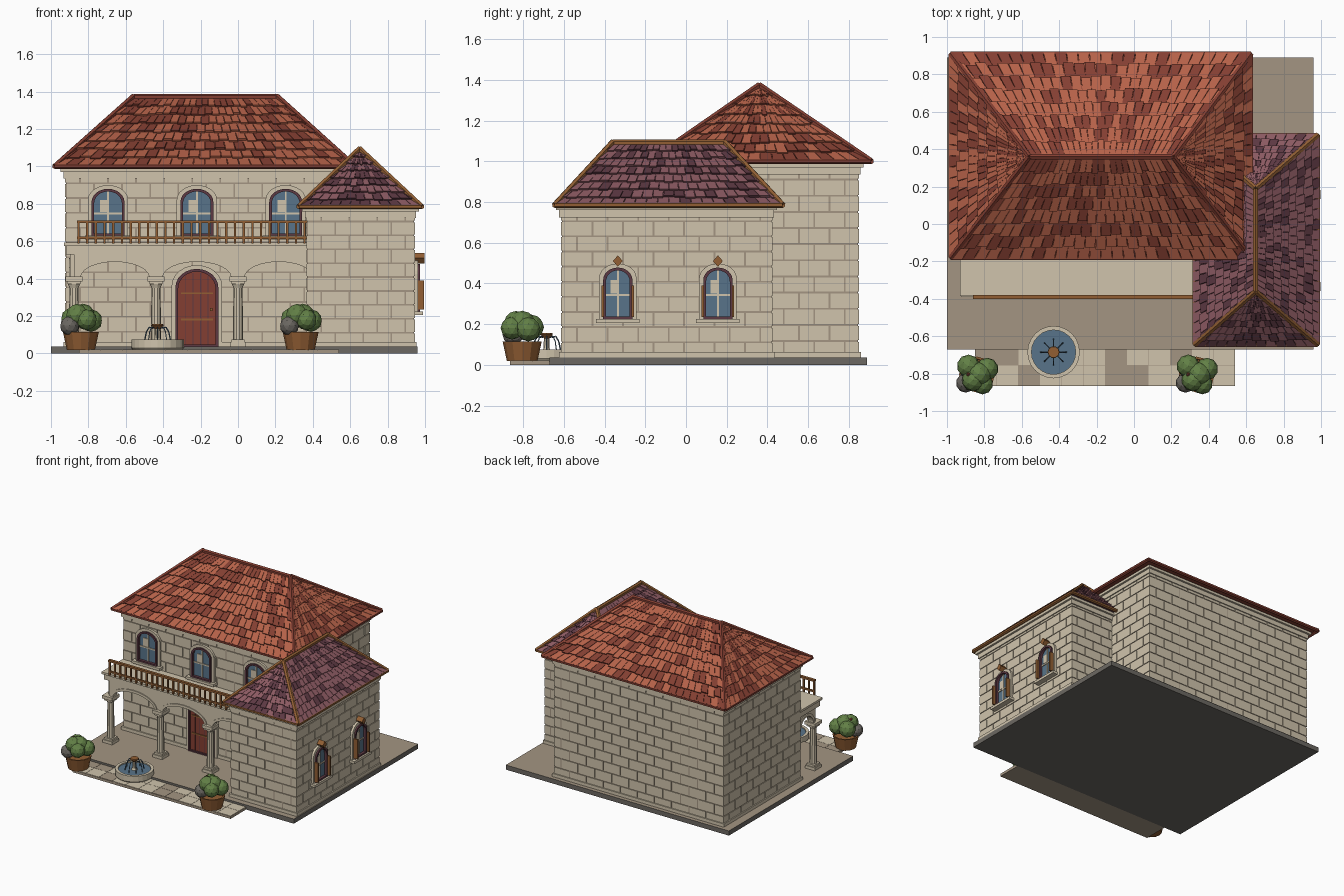
import bpy, bmesh, math, random
from mathutils import Vector, Matrix

random.seed(4)
cube = bpy.data.objects.get("Cube")
if cube:
    bpy.data.objects.remove(cube, do_unlink=True)


def material(name, *rgb):
    lin = [((c / 255 + 0.055) / 1.055) ** 2.4 for c in rgb] + [1]
    m = bpy.data.materials.new(name)
    m.use_nodes = True
    m.diffuse_color = lin
    m.node_tree.nodes["Principled BSDF"].inputs["Base Color"].default_value = lin
    return m


CREAM = material("cream stone", 208, 196, 172)
TAUPE = material("taupe paving", 164, 149, 130)
GREY = material("dark grey stone", 108, 104, 98)
TERRA = material("terracotta tile", 182, 98, 73)
BRICK = material("brick red", 132, 63, 50)
PLUM = material("plum tile", 140, 90, 98)
DARK = material("dark plum", 92, 56, 66)
WOOD = material("warm wood", 146, 95, 52)
BLUE = material("glass blue", 88, 116, 138)
GREEN = material("leaf green", 98, 128, 70)


def finish(bm, name, *mats):
    bmesh.ops.recalc_face_normals(bm, faces=bm.faces)
    mesh = bpy.data.meshes.new(name)
    bm.to_mesh(mesh)
    bm.free()
    for m in mats:
        mesh.materials.append(m)
    ob = bpy.data.objects.new(name, mesh)
    bpy.context.collection.objects.link(ob)
    return ob


def box(bm, x0, x1, y0, y1, z0, z1, m=0):
    mat = Matrix.Translation(((x0 + x1) / 2, (y0 + y1) / 2, (z0 + z1) / 2))
    mat = mat @ Matrix.Diagonal((x1 - x0, y1 - y0, z1 - z0, 1))
    for v in bmesh.ops.create_cube(bm, size=1, matrix=mat)["verts"]:
        for f in v.link_faces:
            f.material_index = m


def beam(bm, p, q, r, m=0, sides=6):
    p, q = Vector(p), Vector(q)
    mat = Matrix.Translation((p + q) / 2) @ (q - p).to_track_quat("Z", "Y").to_matrix().to_4x4()
    geo = bmesh.ops.create_cone(bm, cap_ends=True, segments=sides, radius1=r, radius2=r,
                                depth=(q - p).length, matrix=mat)
    for v in geo["verts"]:
        for f in v.link_faces:
            f.material_index = m


def lathe(bm, profile, sides, x, y, m=0):
    rings = [[bm.verts.new((x + r * math.cos(a * math.tau / sides), y + r * math.sin(a * math.tau / sides), z))
              for a in range(sides)] for r, z in profile]
    for lo, hi in zip(rings, rings[1:]):
        for i in range(sides):
            j = (i + 1) % sides
            bm.faces.new((lo[i], lo[j], hi[j], hi[i])).material_index = m
    for end in (rings[0], rings[-1]):
        bm.faces.new(end).material_index = m


def plate(bm, pts, d0, d1, M, m=0, hole=None):
    """Extrude an upright outline from depth d0 to d1, optionally as a ring."""
    def loop(ps, d):
        return [bm.verts.new(M @ Vector((u, -d, v))) for u, v in ps]
    n = len(pts)
    back, front = loop(pts, d0), loop(pts, d1)
    strips = [(back, front)]
    if hole:
        hb, hf = loop(hole, d0), loop(hole, d1)
        strips += [(front, hf), (hf, hb), (hb, back)]
    else:
        bm.faces.new(front).material_index = m
        bm.faces.new(back).material_index = m
    for a, b in strips:
        for i in range(n):
            j = (i + 1) % n
            bm.faces.new((a[i], a[j], b[j], b[i])).material_index = m


def rect(u0, u1, v0, v1):
    return [(u0, v0), (u1, v0), (u1, v1), (u0, v1)]


def arc(hw, spring, rise, n=12):
    return [(hw * math.cos(i * math.pi / n), spring + rise * math.sin(i * math.pi / n)) for i in range(n + 1)]


def arch(hw, h, rise, base=0.0):
    return [(-hw, base), (hw, base)] + arc(hw, h - rise, rise)


# Ground slab and garden path
bm = bmesh.new()
box(bm, -1, 0.96, -0.67, 0.89, 0, 0.037)
for f in bm.faces:
    f.normal_update()
    f.material_index = 1 if f.normal.z > 0.5 else 0
finish(bm, "ground_slab", GREY, TAUPE)
bm = bmesh.new()
box(bm, -0.85, 0.54, -0.865, -0.66, 0, 0.018, 1)
tile = 1.39 / 12
for i in range(12):
    for y0, y1 in ((-0.863, -0.757), (-0.755, -0.672)):
        x = -0.85 + i * tile
        box(bm, x + 0.001, x + tile - 0.001, y0, y1, 0.01, 0.022, int(random.random() < 0.22))
finish(bm, "garden_path", CREAM, TAUPE)


# Stone block walls with plinth and cornice
def walls(name, x0, x1, y0, y1, top, row=0.078, width=0.15, gap=0.009, out=0.005):
    bm = bmesh.new()
    z0 = 0.037
    box(bm, x0, x1, y0, y1, z0, top, 1)
    rows = round((top - z0) / row)
    row = (top - z0) / rows
    for k in range(rows):
        za, zb = z0 + k * row + gap / 2, z0 + (k + 1) * row - gap / 2
        for lo, hi, along_x in ((x0, x1, True), (y0, y1, False)):
            u = lo - (k % 2) * width / 2
            while u < hi - 0.01:
                a, b = max(lo, u + gap / 2), min(hi, u + width - gap / 2)
                if b - a > 0.01:
                    a, b = (a - out if a == lo else a), (b + out if b == hi else b)
                    for face in ((y0, y1) if along_x else (x0, x1)):
                        s = (a, b, face - out, face + out)
                        box(bm, *(s if along_x else s[2:] + s[:2]), za, zb)
                u += width
    for d, za, zb in ((0.014, z0, 0.062), (0.013, top - 0.055, top - 0.02), (0.028, top - 0.02, top)):
        box(bm, x0 - d, x1 + d, y0 - d, y1 + d, za, zb)
    finish(bm, name, CREAM, TAUPE)


walls("main_walls", -0.92, 0.56, -0.12, 0.845, 0.99)
walls("wing_walls", 0.37, 0.94, -0.61, 0.42, 0.78)


# Hipped roofs with rows of separate tiles
def hip_roof(name, x0, x1, y0, y1, z, ridge, order, rows, width, light, dark, trim):
    a, b, c, d = [Vector(p + (z,)) for p in ((x0, y0), (x1, y0), (x1, y1), (x0, y1))]
    ends = [Vector(p) for p in ridge]
    slopes = [(p, q, ends[s], ends[r]) for (p, q), (s, r) in zip(((a, b), (b, c), (c, d), (d, a)), order)]
    bm = bmesh.new()
    for p, q, s, r in slopes:
        bm.faces.new([bm.verts.new(v) for v in ((p, q, s) if s == r else (p, q, s, r))]).material_index = 1
    bm.faces.new([bm.verts.new(v) for v in (a, b, c, d)]).material_index = 1
    bmesh.ops.remove_doubles(bm, verts=bm.verts, dist=0.0005)
    for p, q, s, r in slopes:
        n = (q - p).cross(r - p).normalized()
        count = round((q - p).length / width)

        def at(u, t, lift):
            return bm.verts.new(p.lerp(q, u).lerp(r.lerp(s, u), t) + n * lift)
        for k in range(rows):
            for i in range(count + k % 2):
                u0 = max(0, (i - 0.5 * (k % 2)) / count + 0.03 / count)
                u1 = min(1, (i + 1 - 0.5 * (k % 2)) / count - 0.03 / count)
                t0 = max(0, (k - random.uniform(0, 0.25)) / rows)
                t1 = min(0.985, (k + 1) / rows)
                l0, l1, h0, h1 = at(u0, t0, 0.013), at(u1, t0, 0.013), at(u0, t1, 0.002), at(u1, t1, 0.002)
                g0, g1 = at(u0, t0, 0), at(u1, t0, 0)
                m = 0 if random.random() < 0.64 else 1
                for vs in ((l0, l1, h1, h0), (g0, g1, l1, l0), (g0, l0, h0), (g1, h1, l1)):
                    bm.faces.new(vs).material_index = m
    finish(bm, name + "_tiles", light, dark)
    bm = bmesh.new()
    for p, q, s, r in slopes:
        beam(bm, p, q, 0.014)
        beam(bm, p, r + Vector((0, 0, 0.004)), 0.016)
    beam(bm, ends[0], ends[1], 0.016)
    finish(bm, name + "_trim", trim)


hip_roof("main_roof", -0.98, 0.625, -0.18, 0.91, 1.0, ((-0.56, 0.36, 1.37), (0.21, 0.36, 1.37)),
         ((1, 0), (1, 1), (0, 1), (0, 0)), 8, 0.062, TERRA, BRICK, BRICK)
hip_roof("wing_roof", 0.325, 0.982, -0.645, 0.475, 0.785, ((0.65, -0.36, 1.09), (0.65, 0.19, 1.09)),
         ((0, 0), (1, 0), (1, 1), (0, 1)), 8, 0.055, PLUM, DARK, WOOD)


# Arched windows
def window(name, M, hw, h, rise, ornate):
    bm = bmesh.new()
    frame = arch(hw, h, rise)
    pane = arch(hw - 0.014, h - 0.014, rise - 0.008, 0.012)
    plate(bm, arch(hw + 0.02, h + 0.02, rise + 0.01, -0.015), 0, 0.022, M, 0, frame)
    plate(bm, frame, 0, 0.034, M, 1, pane)
    plate(bm, pane, 0, 0.012, M, 2)
    for r in (rect(-0.005, 0.005, 0.012, h - 0.015), rect(0.014 - hw, hw - 0.014, 0.45 * h, 0.45 * h + 0.01),
              rect(-0.5 * hw, -0.05 * hw, 0.5 * h, 0.76 * h)):
        plate(bm, r, 0.01, 0.018, M, 0)
    plate(bm, rect(-hw - 0.035, hw + 0.035, -0.02, 0.0), 0, 0.048, M, 0)
    if ornate:
        v = h + 0.032
        plate(bm, [(0, v - 0.028), (0.024, v), (0, v + 0.028), (-0.024, v)], 0, 0.058, M, 3)
        for s in (-hw - 0.008, hw - 0.004):
            plate(bm, rect(s, s + 0.012, 0.01, 0.165), 0.01, 0.055, M, 3)
    finish(bm, name, CREAM, DARK, BLUE, WOOD)


for i, x in enumerate((-0.695, -0.22, 0.255)):
    window(f"upper_window_{i + 1}", Matrix.Translation((x, -0.12, 0.63)), 0.088, 0.25, 0.07, False)
for i, y in enumerate((-0.335, 0.157)):
    window(f"wing_window_{i + 1}", Matrix.Translation((0.94, y, 0.225)) @ Matrix.Rotation(math.pi / 2, 4, "Z"),
           0.072, 0.253, 0.062, True)

# Front door with planks, hinges and knob
bm = bmesh.new()
M = Matrix.Translation((-0.22, -0.12, 0.037))
frame, leaf = arch(0.115, 0.415, 0.1), arch(0.1, 0.4, 0.09, 0.01)
plate(bm, arch(0.135, 0.435, 0.11, -0.01), 0, 0.022, M, 0, frame)
plate(bm, frame, 0, 0.032, M, 1, leaf)
plate(bm, leaf, 0, 0.018, M, 2)
for u in (-0.06, -0.02, 0.02, 0.06):
    plate(bm, rect(u - 0.002, u + 0.002, 0.012, 0.31 + 0.085 * math.sqrt(1 - (u / 0.1) ** 2)), 0.017, 0.02, M, 1)
for v in (0.14, 0.28):
    plate(bm, rect(-0.085, 0.085, v, v + 0.01), 0.017, 0.025, M, 3)
plate(bm, rect(0.07, 0.084, 0.19, 0.205), 0.017, 0.035, M, 3)
finish(bm, "front_door", CREAM, DARK, BRICK, WOOD)

# Balcony floor, arcade and columns
bm = bmesh.new()
box(bm, -0.92, 0.38, -0.37, -0.11, 0.53, 0.575)
box(bm, -0.93, 0.38, -0.385, -0.11, 0.575, 0.592)
spans = [(Matrix.Translation((x, -0.325, 0)), 0.219) for x in (-0.658, -0.22, 0.218)]
spans.append((Matrix.Translation((-0.857, -0.23, 0)) @ Matrix.Rotation(-math.pi / 2, 4, "Z"), 0.115))
for M, half in spans:
    inner = arc(half - 0.035, 0.405, 0.085)
    plate(bm, [(-half, 0.53), (-half, 0.405)] + inner[::-1] + [(half, 0.405), (half, 0.53)], 0, 0.04, M)
    plate(bm, inner + arc(half - 0.015, 0.405, 0.105)[::-1], 0.03, 0.047, M)
finish(bm, "balcony_arcade", CREAM)
for i in range(3):
    bm = bmesh.new()
    x, y = -0.877 + i * 0.4385, -0.345
    for w, za, zb in ((0.043, 0.037, 0.06), (0.035, 0.06, 0.075), (0.035, 0.37, 0.385), (0.045, 0.385, 0.41)):
        box(bm, x - w, x + w, y - w, y + w, za, zb)
    lathe(bm, [(0.028, 0.07), (0.024, 0.35), (0.034, 0.375)], 10, x, y)
    finish(bm, f"column_{i + 1}", CREAM)

# Balcony railing
bm = bmesh.new()
box(bm, -0.86, 0.37, -0.402, -0.38, 0.697, 0.712)
box(bm, -0.86, 0.37, -0.398, -0.384, 0.612, 0.624)
for i in range(27):
    x = -0.853 + i * 0.0465
    box(bm, x - 0.006, x + 0.006, -0.397, -0.385, 0.588, 0.7)
finish(bm, "balcony_railing", WOOD)

# Fountain with curved jets
bm = bmesh.new()
fx, fy = -0.43, -0.685
lathe(bm, [(0.13, 0.018), (0.14, 0.03), (0.14, 0.075), (0.118, 0.075), (0.118, 0.05)], 24, fx, fy)
lathe(bm, [(0.12, 0.04), (0.12, 0.066)], 24, fx, fy, 1)
lathe(bm, [(0.03, 0.05), (0.016, 0.08), (0.014, 0.13)], 10, fx, fy)
lathe(bm, [(0.014, 0.13), (0.032, 0.148), (0.03, 0.157), (0.01, 0.157)], 10, fx, fy, 2)
for k in range(8):
    a = k * math.tau / 8
    path = [(fx + r * math.cos(a), fy + r * math.sin(a), z)
            for r, z in ((0.025, 0.135), (0.045, 0.14), (0.06, 0.115), (0.07, 0.065))]
    for p, q in zip(path, path[1:]):
        beam(bm, p, q, 0.0035, 1, 4)
finish(bm, "fountain", CREAM, BLUE, WOOD)

# Potted shrubs
for side, px in (("right", -0.84), ("left", 0.335)):
    py = -0.805
    bm = bmesh.new()
    lathe(bm, [(0.075, 0.018), (0.096, 0.115), (0.084, 0.115), (0.08, 0.1)], 12, px, py, 0)
    for dx, dy, z, r, m in ((0.01, 0, 0.2, 0.066, 1), (0.055, 0.03, 0.175, 0.06, 1), (-0.045, 0.045, 0.185, 0.062, 1),
                            (0.03, -0.05, 0.18, 0.056, 1), (-0.02, -0.03, 0.205, 0.06, 1),
                            (-0.06, -0.045, 0.148, 0.052, 2), (-0.045, 0.0, 0.245, 0.012, 3)):
        geo = bmesh.ops.create_icosphere(bm, subdivisions=2 if r > 0.02 else 1, radius=r,
                                         matrix=Matrix.Translation((px + dx, py + dy, z)))
        for v in geo["verts"]:
            for f in v.link_faces:
                f.material_index = m
    finish(bm, side + "_potted_shrub", WOOD, GREEN, GREY, BRICK)
